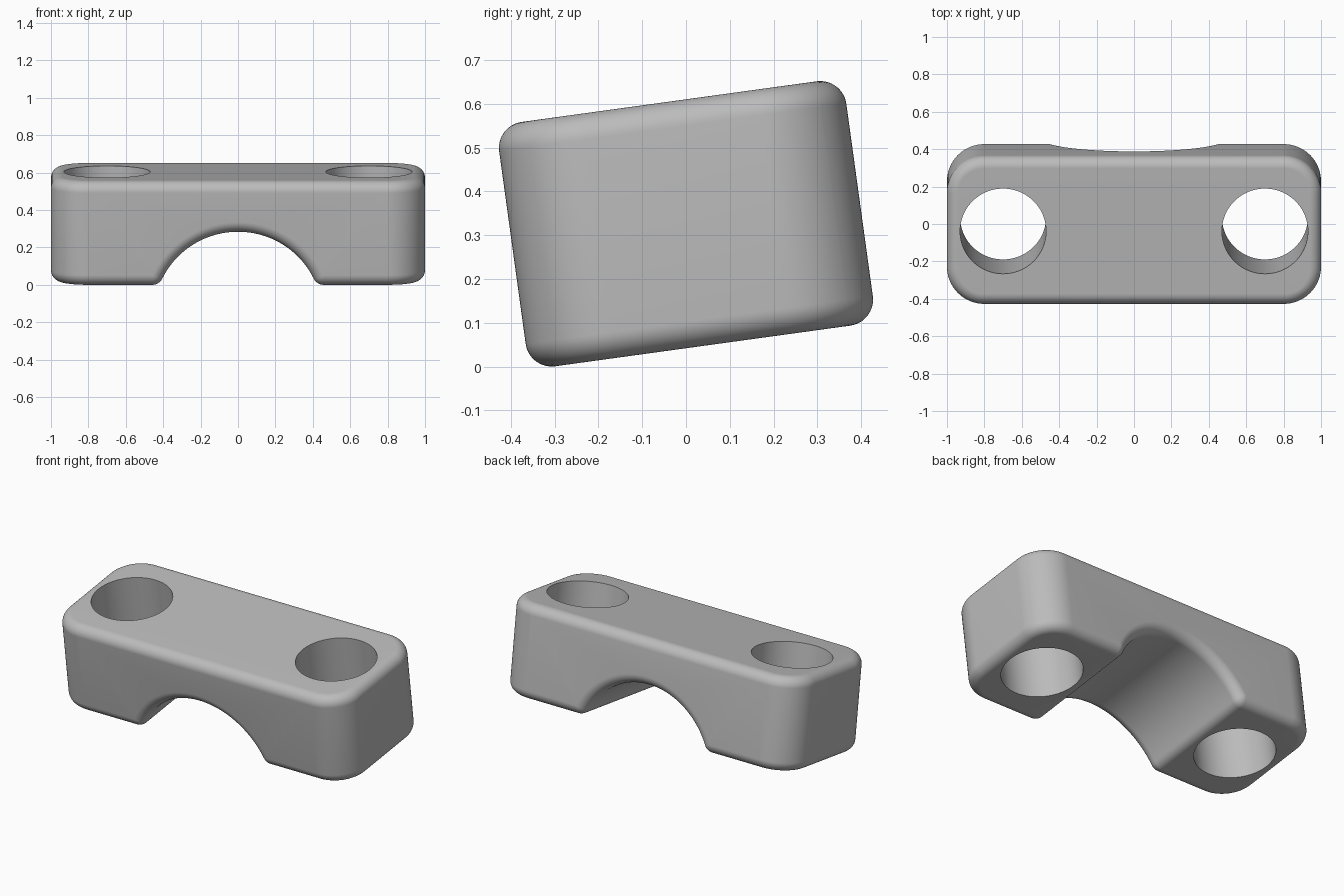
import bpy, bmesh
from math import sin, cos, acos, sqrt, pi, radians

cube = bpy.data.objects.get("Cube")
if cube:
    bpy.data.objects.remove(cube, do_unlink=True)

TILT = radians(7.84)
HALF_DEPTH, HALF_HEIGHT = 0.40, 0.2815
CORNER, ROUND = 0.2, 0.06             # upright corners and rim fillets
ARCH_R, ARCH_TOP = 0.45, 0.005
ARCH_Z = ARCH_TOP - ARCH_R            # height of the arch axis
HOLE_X, HOLE_R, HOLE_SIDES = 0.7, 0.23, 96

metal = bpy.data.materials.new("plain grey")
metal.use_nodes = True
grey = (0.5, 0.5, 0.5, 1)
metal.diffuse_color = grey
metal.node_tree.nodes["Principled BSDF"].inputs["Base Color"].default_value = grey


def rim_drop(inset):
    """How far the rounded rim falls at a given distance inside the outline."""
    if inset >= ROUND:
        return 0.0
    return ROUND - sqrt(max(0, ROUND ** 2 - (ROUND - inset) ** 2))


def section(depth):
    """Closed x-z outline of the block at a depth behind its front or back face."""
    drop = rim_drop(depth)
    across = CORNER - depth
    side = []
    for k in range(15):
        inset = min(depth, ROUND) * (1 - cos(pi * k / 14)) / 2
        x = 1 - CORNER + sqrt(max(0, (CORNER - inset) ** 2 - across ** 2))
        side.append((x, HALF_HEIGHT - rim_drop(inset)))
    half = side[::-1] + [(x, -z) for x, z in side]

    # Rounded lip between the underside and the arch, then the arch itself
    lip_z = ROUND - HALF_HEIGHT
    reach = ARCH_R + ROUND
    beta = acos((lip_z - ARCH_Z) / reach)
    lip_x = reach * sin(beta)
    for k in range(10):
        a = beta * k / 10
        half.append((lip_x - (ROUND - drop) * sin(a), lip_z - (ROUND - drop) * cos(a)))
    for k in range(24):
        a = beta * (1 - k / 24)
        half.append(((ARCH_R + drop) * sin(a), ARCH_Z + (ARCH_R + drop) * cos(a)))
    return half + [(0, ARCH_TOP + drop)] + [(-x, z) for x, z in reversed(half)]


def loft_body(bm):
    """Skin the sections from front to back and close both ends."""
    depths = sorted([CORNER * (1 - cos(pi / 2 * k / 24)) for k in range(25)] + [ROUND])
    stations = [(d - HALF_DEPTH, d) for d in depths]
    stations += [(-y, d) for y, d in reversed(stations)]
    rings = [[bm.verts.new((x, y, z)) for x, z in section(d)] for y, d in stations]
    for a, b in zip(rings, rings[1:]):
        for i in range(len(a)):
            bm.faces.new((a[i - 1], a[i], b[i], b[i - 1]))
    bm.faces.new(rings[0])
    bm.faces.new(rings[-1])
    bmesh.ops.remove_doubles(bm, verts=bm.verts, dist=1e-5)


def open_flats(bm):
    """Remove the flat top and underside, leaving open borders."""
    flats = [f for f in bm.faces
             if all(abs(abs(v.co.z) - HALF_HEIGHT) < 1e-5 for v in f.verts)]
    bmesh.ops.delete(bm, geom=flats, context='FACES')


def add_hole(bm, x):
    """Tube wall of one bolt hole."""
    loops = []
    for z in (-HALF_HEIGHT, HALF_HEIGHT):
        loops.append([bm.verts.new((x + HOLE_R * cos(2 * pi * k / HOLE_SIDES),
                                    HOLE_R * sin(2 * pi * k / HOLE_SIDES), z))
                      for k in range(HOLE_SIDES)])
    low, high = loops
    for i in range(HOLE_SIDES):
        bm.faces.new((low[i - 1], low[i], high[i], high[i - 1]))


def fill_flat(bm, rule):
    """Fill the open border around the holes where the rule holds."""
    border = [e for e in bm.edges if e.is_boundary and all(rule(v.co) for v in e.verts)]
    bmesh.ops.triangle_fill(bm, use_beauty=True, use_dissolve=False, edges=border)


bm = bmesh.new()
loft_body(bm)
open_flats(bm)
for x in (-HOLE_X, HOLE_X):
    add_hole(bm, x)
fill_flat(bm, lambda p: p.z > 0)
fill_flat(bm, lambda p: p.z < 0 and p.x > 0)
fill_flat(bm, lambda p: p.z < 0 and p.x < 0)
bmesh.ops.recalc_face_normals(bm, faces=bm.faces)

mesh = bpy.data.meshes.new("clamp_block")
bm.to_mesh(mesh)
bm.free()
mesh.materials.append(metal)
block = bpy.data.objects.new("clamp_block", mesh)
bpy.context.collection.objects.link(block)

# Smooth fillets with crisp hole rims
bpy.ops.object.select_all(action='DESELECT')
block.select_set(True)
bpy.context.view_layer.objects.active = block
bpy.ops.object.shade_smooth_by_angle(angle=radians(35))

# Lean the block back to its resting pose
block.rotation_euler = (TILT, 0, 0)
block.location.z = 0.326
